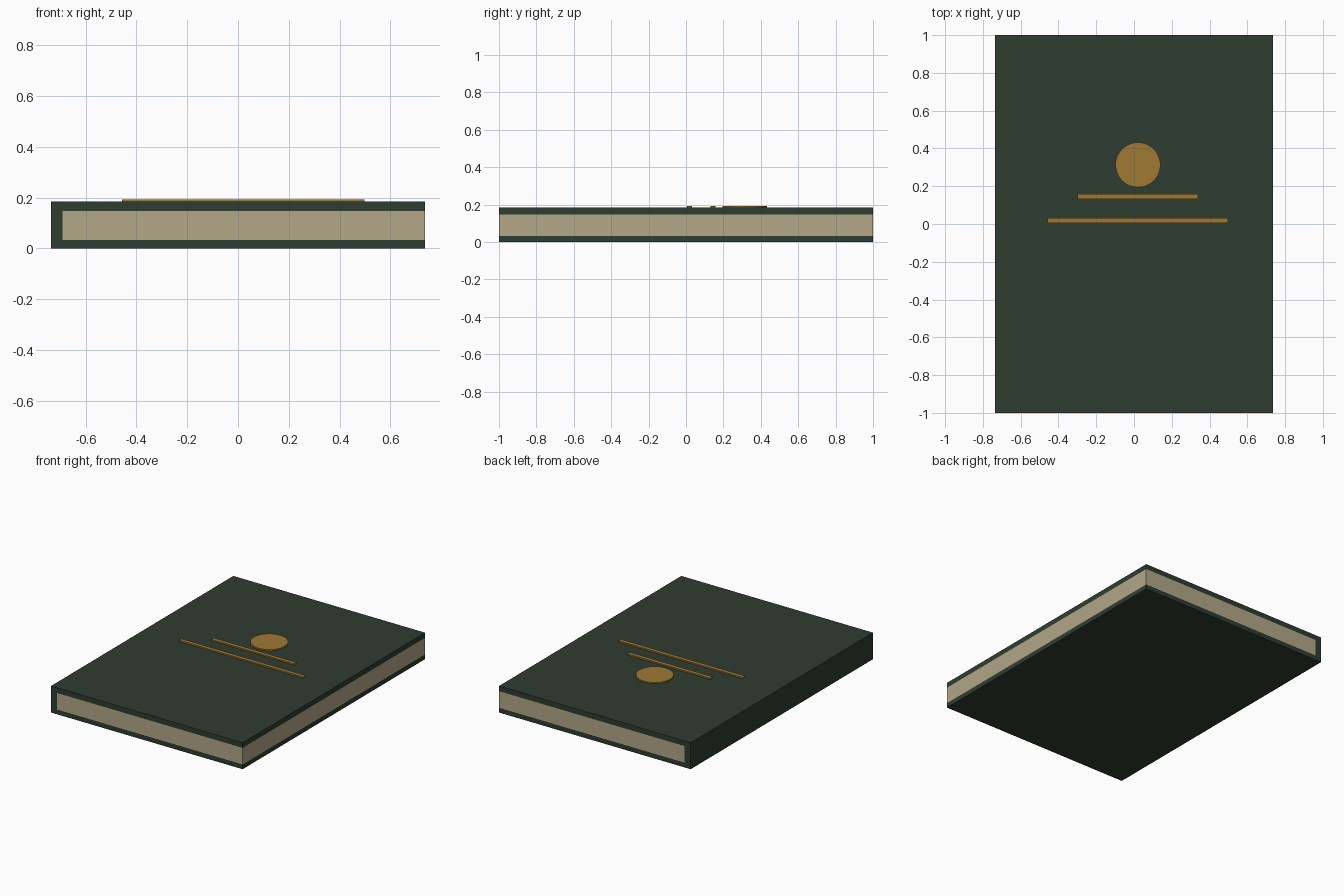
import bpy, bmesh

if "Cube" in bpy.data.objects:
    bpy.data.objects.remove(bpy.data.objects["Cube"])


def material(name, rgb):
    m = bpy.data.materials.new(name)
    m.diffuse_color = (*rgb, 1)
    m.use_nodes = True
    m.node_tree.nodes["Principled BSDF"].inputs["Base Color"].default_value = m.diffuse_color
    return m


GREEN = material("dark green cloth", (0.028, 0.046, 0.030))
PAPER = material("aged paper", (0.445, 0.39, 0.245))
GOLD = material("gold foil", (0.345, 0.195, 0.033))

W, L, H = 0.736, 1.0, 0.184      # half width, half length, thickness
SPINE, LOW, HIGH = -0.69, 0.033, 0.148


def finish(name, bm, mat):
    bmesh.ops.recalc_face_normals(bm, faces=bm.faces)
    me = bpy.data.meshes.new(name)
    bm.to_mesh(me)
    bm.free()
    me.materials.append(mat)
    ob = bpy.data.objects.new(name, me)
    bpy.context.collection.objects.link(ob)
    return ob


def box(name, x0, x1, y0, y1, z0, z1, mat):
    bm = bmesh.new()
    bmesh.ops.create_cube(bm, size=1)
    for v in bm.verts:
        v.co = (x1 if v.co.x > 0 else x0, y1 if v.co.y > 0 else y0, z1 if v.co.z > 0 else z0)
    return finish(name, bm, mat)


# Cover: C-shaped profile (back board, spine, front board) swept along y
profile = [(-W, 0), (W, 0), (W, LOW), (SPINE, LOW), (SPINE, HIGH), (W, HIGH), (W, H), (-W, H)]
bm = bmesh.new()
face = bm.faces.new([bm.verts.new((x, -L, z)) for x, z in profile])
ext = bmesh.ops.extrude_face_region(bm, geom=[face], use_keep_orig=True)
for g in ext["geom"]:
    if isinstance(g, bmesh.types.BMVert):
        g.co.y = L
finish("cover", bm, GREEN)

# Page block, flush with the boards
box("pages", SPINE, W, -L, L, LOW, HIGH, PAPER)

# Gold foil bars on the front board
TOP = H + 0.009
box("short_bar", -0.298, 0.339, 0.132, 0.159, H, TOP, GOLD)
box("long_bar", -0.457, 0.497, 0.005, 0.032, H, TOP, GOLD)

# Gold foil disc
bm = bmesh.new()
bmesh.ops.create_cone(bm, cap_ends=True, segments=48, radius1=0.119, radius2=0.119, depth=TOP - H)
bmesh.ops.translate(bm, verts=bm.verts, vec=(0.021, 0.313, (H + TOP) / 2))
finish("disc", bm, GOLD)
